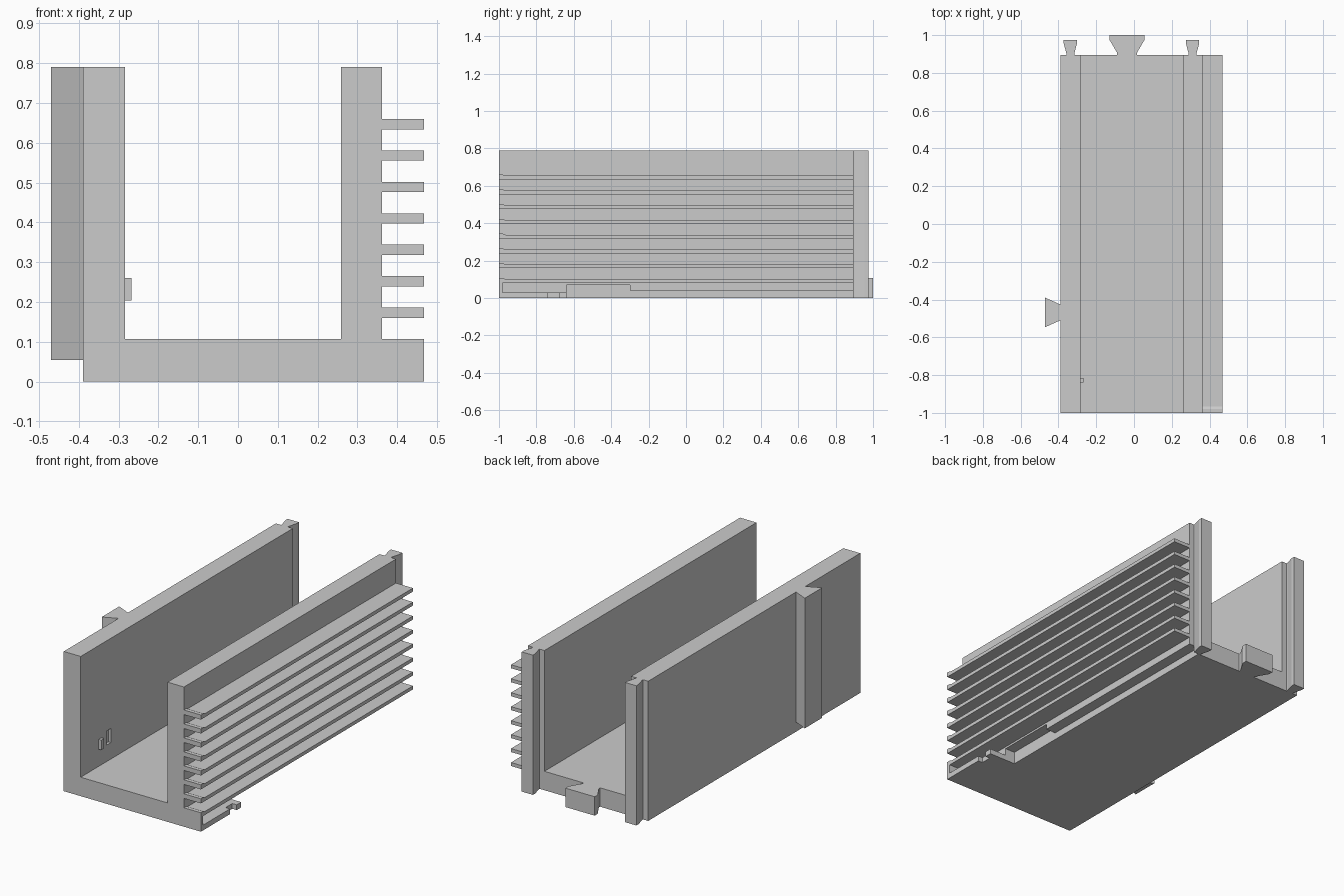
import bpy
import bmesh

cube = bpy.data.objects.get("Cube")
if cube:
    bpy.data.objects.remove(cube, do_unlink=True)

grey = bpy.data.materials.new("plain_grey")
grey.use_nodes = True
grey.diffuse_color = (0.6, 0.6, 0.6, 1)
grey.node_tree.nodes["Principled BSDF"].inputs["Base Color"].default_value = (0.6, 0.6, 0.6, 1)


def prism(name, points, axis, lo, hi):
    """Extrude a flat profile along one axis from lo to hi."""
    place = {"x": lambda a, b, c: (c, a, b),
             "y": lambda a, b, c: (a, c, b),
             "z": lambda a, b, c: (a, b, c)}[axis]
    bm = bmesh.new()
    ends = [[bm.verts.new(place(a, b, c)) for a, b in points] for c in (lo, hi)]
    bm.faces.new(ends[0])
    bm.faces.new(ends[1])
    for i in range(len(points)):
        j = (i + 1) % len(points)
        bm.faces.new((ends[0][i], ends[0][j], ends[1][j], ends[1][i]))
    bmesh.ops.recalc_face_normals(bm, faces=bm.faces)
    mesh = bpy.data.meshes.new(name)
    bm.to_mesh(mesh)
    bm.free()
    mesh.materials.append(grey)
    obj = bpy.data.objects.new(name, mesh)
    bpy.context.collection.objects.link(obj)
    return obj


def box(name, x, y, z):
    return prism(name, [(x[0], y[0]), (x[1], y[0]), (x[1], y[1]), (x[0], y[1])], "z", *z)


def cut(target, cutter):
    """Subtract the cutter and keep it only as a hidden helper."""
    mod = target.modifiers.new(cutter.name, "BOOLEAN")
    mod.operation = "DIFFERENCE"
    mod.solver = "EXACT"
    mod.object = cutter
    cutter.hide_render = True
    cutter.display_type = "WIRE"
    bpy.context.view_layer.objects.active = target
    bpy.ops.object.modifier_apply(modifier=mod.name)
    bpy.data.objects.remove(cutter, do_unlink=True)


FRONT, BACK, TOP, FLOOR = -1.0, 0.895, 0.79, 0.107
LEFT, RIGHT, EDGE = -0.39, 0.362, 0.468

# Open channel: floor and two walls
channel = prism("channel", [(LEFT, 0), (RIGHT, 0), (RIGHT, TOP), (0.259, TOP),
                            (0.259, FLOOR), (-0.284, FLOOR), (-0.284, TOP), (LEFT, TOP)],
                "y", FRONT, BACK)

# Long rabbet and deeper pocket under the finned side, small slot inside the wall
cut(channel, box("rabbet", (0.3, 0.5), (-0.31, 1), (-0.1, 0.04)))
cut(channel, box("pocket", (0.3, 0.5), (-0.64, -0.3), (-0.1, 0.07)))
cut(channel, box("wall_slot", (-0.3, -0.2), (-0.77, -0.73), (0.2, 0.28)))

# Side fins, each with a slightly raised front lip
for i in range(8):
    z = 0.081 + i * 0.079
    prism(f"fin_{i + 1}", [(FRONT, z), (BACK, z), (BACK, z + 0.02), (-0.965, z + 0.02),
                           (-0.98, z + 0.026), (FRONT, z + 0.026)], "x", RIGHT, EDGE)

# Front foot below the lowest fin, with its low ledge and end catch
box("foot_plate", (RIGHT, EDGE), (FRONT, -0.98), (0, 0.081))
box("foot_ledge", (RIGHT, EDGE), (-0.98, -0.74), (0, 0.03))
box("foot_bridge", (RIGHT, 0.44), (-0.74, -0.68), (0, 0.03))
box("foot_catch", (RIGHT, EDGE), (-0.68, -0.64), (0, 0.03))

# Small peg on the inner wall
box("inner_peg", (-0.285, -0.267), (-0.84, -0.815), (0.204, 0.26))


def rail(name, centre, neck, head, depth, z, side=False):
    """Flared joining rail on the back, or on the outer right wall."""
    base = -LEFT if side else BACK
    shape = [(-neck, 0), (-neck, 0.1 * depth), (-head, 0.75 * depth), (-head, depth)]
    if side:
        shape = [(-neck, 0), (-head, depth)]
    shape += [(-w, d) for w, d in reversed(shape)]
    pts = [(-base - d, centre + w) if side else (centre + w, base + d) for w, d in shape]
    return prism(name, pts, "z", *z)


for name, x in (("back_rail_right", -0.337), ("back_rail_left", 0.31)):
    rail(name, x, 0.021, 0.035, 0.08, (0, TOP))
rail("back_tongue", -0.037, 0.052, 0.092, 0.105, (0, FLOOR))
rail("side_rail", -0.468, 0.042, 0.078, 0.08, (0.054, TOP), side=True)
